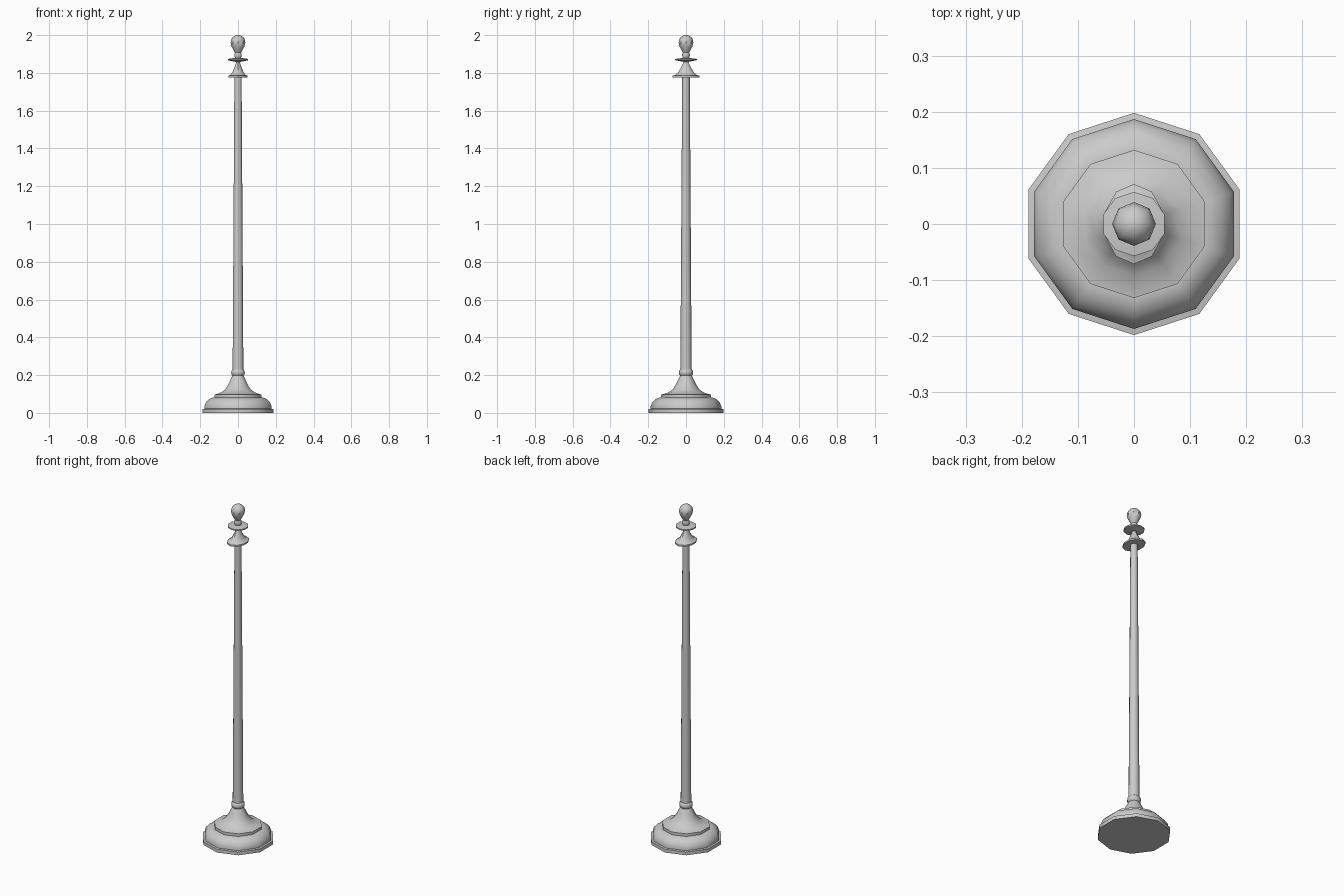
import bpy, bmesh, math

if "Cube" in bpy.data.objects:
    bpy.data.objects.remove(bpy.data.objects["Cube"])


def lathe(name, profile, sides=10, y_scale=1.0):
    """Spin (radius, z) points around z with a corner on the y axis, capping both ends."""
    bm = bmesh.new()
    rings = []
    for r, z in profile:
        ring = []
        for i in range(sides):
            a = math.pi / 2 + 2 * math.pi * i / sides
            ring.append(bm.verts.new((r * math.cos(a), r * math.sin(a) * y_scale, z)))
        rings.append(ring)
    for low, high in zip(rings, rings[1:]):
        for i in range(sides):
            j = (i + 1) % sides
            bm.faces.new((low[i], low[j], high[j], high[i]))
    bm.faces.new(rings[0][::-1])
    bm.faces.new(rings[-1])
    mesh = bpy.data.meshes.new(name)
    bm.to_mesh(mesh)
    bm.free()
    ob = bpy.data.objects.new(name, mesh)
    bpy.context.collection.objects.link(ob)
    bpy.ops.object.select_all(action='DESELECT')
    ob.select_set(True)
    bpy.context.view_layer.objects.active = ob
    bpy.ops.object.shade_smooth_by_angle(angle=math.radians(40))
    return ob


# Stepped foot with rounded lower tier and flared upper tier
lathe("base", [(0.198, 0), (0.198, 0.02), (0.187, 0.022), (0.187, 0.035),
               (0.180, 0.053), (0.165, 0.070), (0.145, 0.080),
               (0.132, 0.081), (0.132, 0.097), (0.122, 0.099),
               (0.092, 0.109), (0.070, 0.125), (0.054, 0.150),
               (0.042, 0.175), (0.030, 0.198)])

# Bead where the pole meets the base
lathe("base_bead", [(0.028, 0.194), (0.036, 0.203), (0.038, 0.213),
                    (0.036, 0.224), (0.029, 0.232)])

# Slightly tapered pole
lathe("pole", [(0.030, 0.225), (0.020, 1.785)])

# Flared collar, deeper than it is wide
lathe("collar", [(0.054, 1.776), (0.054, 1.785), (0.045, 1.788), (0.033, 1.800),
                 (0.023, 1.822), (0.014, 1.845), (0.009, 1.862)], y_scale=1.32)

# Thin disc below the finial
lathe("disc", [(0.012, 1.858), (0.057, 1.867), (0.057, 1.874), (0.018, 1.879)])

# Finial neck and ball
lathe("finial_neck", [(0.015, 1.874), (0.019, 1.886), (0.021, 1.897), (0.016, 1.908)])
lathe("finial_ball", [(0.015, 1.905), (0.022, 1.918), (0.034, 1.940),
                      (0.039, 1.960), (0.036, 1.977), (0.027, 1.990),
                      (0.014, 1.998), (0.004, 2.0)], sides=8)
